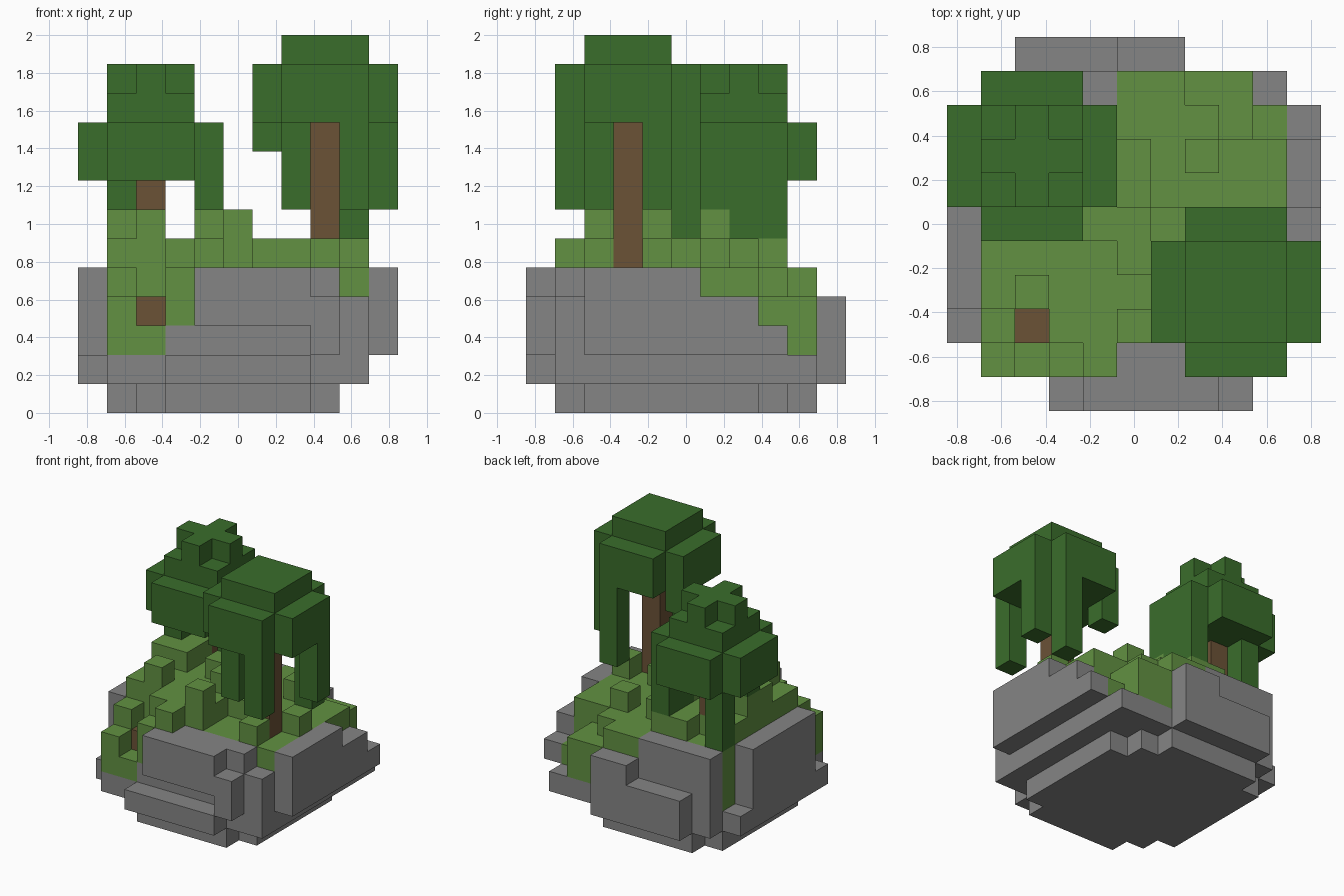
import bpy, bmesh
from math import radians
from mathutils import Vector

cube = bpy.data.objects.get("Cube")
if cube:
    bpy.data.objects.remove(cube, do_unlink=True)

U = 2 / 13           # edge of one block
HALF = 5.5           # half the footprint in blocks


def material(name, r, g, b):
    m = bpy.data.materials.new(name)
    m.use_nodes = True
    m.diffuse_color = (r, g, b, 1)
    m.node_tree.nodes["Principled BSDF"].inputs["Base Color"].default_value = (r, g, b, 1)
    return m


STONE = material("stone grey", .235, .235, .235)
GRASS = material("grass green", .122, .283, .054)
LEAF = material("leaf green", .042, .153, .024)
BARK = material("bark brown", .147, .084, .037)

parts = {}           # part name -> (material, set of block cells)
owner = {}           # cell -> part name


def box(part, mat, x, y, z):
    """Fill a range of cells; each axis is a (start, end) pair."""
    cells = parts.setdefault(part, (mat, set()))[1]
    for i in range(*x):
        for j in range(*y):
            for k in range(*z):
                if (i, j, k) not in owner:
                    owner[i, j, k] = part
                    cells.add((i, j, k))


def stone(x, y, z):
    box("rock_base", STONE, x, y, z)


# Trunks and the exposed root are placed first so that soil fills around them
box("tall_trunk", BARK, (8, 9), (3, 4), (5, 10))
box("short_trunk", BARK, (2, 3), (7, 8), (6, 8))
box("exposed_root", BARK, (2, 3), (2, 3), (3, 4))

# Rounded underside
for y, x in {(1, 2): (3, 8), (2, 3): (2, 9), (3, 8): (1, 9), (8, 9): (1, 8), (9, 10): (2, 7)}.items():
    stone(x, y, (0, 1))
for y, x in {(0, 1): (3, 8), (1, 2): (1, 10), (2, 9): (0, 10), (9, 10): (1, 10), (10, 11): (2, 7)}.items():
    stone(x, y, (1, 2))

# Rock slabs on the front, sides and back
stone((4, 8), (0, 1), (3, 5))
stone((8, 9), (0, 1), (2, 4))
stone((10, 11), (2, 6), (2, 5))
stone((10, 11), (6, 8), (2, 4))
stone((10, 11), (8, 9), (2, 3))
stone((0, 1), (3, 8), (2, 5))
stone((5, 7), (10, 11), (2, 4))
stone((2, 5), (10, 11), (2, 3))

# Hill: one letter per column, height counted from a; capitals are bare rock
HILL = ["edfgFFFFE",
        "fegghffgf",
        "ghgggffff",
        "gggghggfg",
        "hhghhgfff",
        "hhghgffff",
        "ghgggfgff",
        "ffggfffed",
        "FFFFffeeC"]
for j, row in enumerate(HILL, 1):
    for i, c in enumerate(row, 1):
        top = ord(c.lower()) - ord("a")
        x, y = (i, i + 1), (j, j + 1)
        if c.isupper():
            stone(x, y, (2, top))
        else:
            if j == 1 and i > 2:
                stone(x, y, (2, 3))
            box("grass_hill", GRASS, x, y, (2, top))


def crown(part, x, y, low, high):
    """Cross-shaped leaf layer around a square core."""
    box(part, LEAF, (x - 1, x + 4), (y, y + 3), (low, high))
    box(part, LEAF, (x, x + 3), (y - 1, y + 4), (low, high))


def vines(part, top, drops):
    for i, j, low in drops:
        box(part, LEAF, (i, i + 1), (j, j + 1), (low, top))


# Tall tree
crown("tall_crown", 7, 2, 10, 12)
box("tall_crown", LEAF, (7, 10), (2, 5), (12, 13))
vines("tall_crown", 10, [(9, 1, 7), (7, 2, 7), (10, 4, 7), (9, 5, 6), (6, 4, 9)])

# Short tree
crown("short_crown", 1, 6, 8, 10)
box("short_crown", LEAF, (1, 4), (6, 9), (10, 11))
box("short_crown", LEAF, (1, 4), (7, 8), (11, 12))
box("short_crown", LEAF, (2, 3), (6, 9), (11, 12))
vines("short_crown", 8, [(1, 8, 5), (4, 7, 6), (4, 8, 6), (1, 6, 7), (4, 6, 7)])


def build(name, mat, cells):
    """Skin a block part with its exposed faces, merging flat areas."""
    bm = bmesh.new()
    for cell in cells:
        for axis in range(3):
            for side in (0, 1):
                n = list(cell)
                n[axis] += 2 * side - 1
                if tuple(n) in owner:
                    continue
                a, b = (axis + 1) % 3, (axis + 2) % 3
                corners = []
                for da, db in ((0, 0), (1, 0), (1, 1), (0, 1)):
                    p = Vector(cell)
                    p[axis] += side
                    p[a] += da
                    p[b] += db
                    corners.append(bm.verts.new((p - Vector((HALF, HALF, 0))) * U))
                bm.faces.new(corners if side else corners[::-1])
    bmesh.ops.remove_doubles(bm, verts=bm.verts, dist=U / 100)
    bmesh.ops.dissolve_limit(bm, angle_limit=radians(1), verts=bm.verts, edges=bm.edges)
    mesh = bpy.data.meshes.new(name)
    bm.to_mesh(mesh)
    bm.free()
    mesh.materials.append(mat)
    bpy.context.collection.objects.link(bpy.data.objects.new(name, mesh))


for name, (mat, cells) in parts.items():
    build(name, mat, cells)
